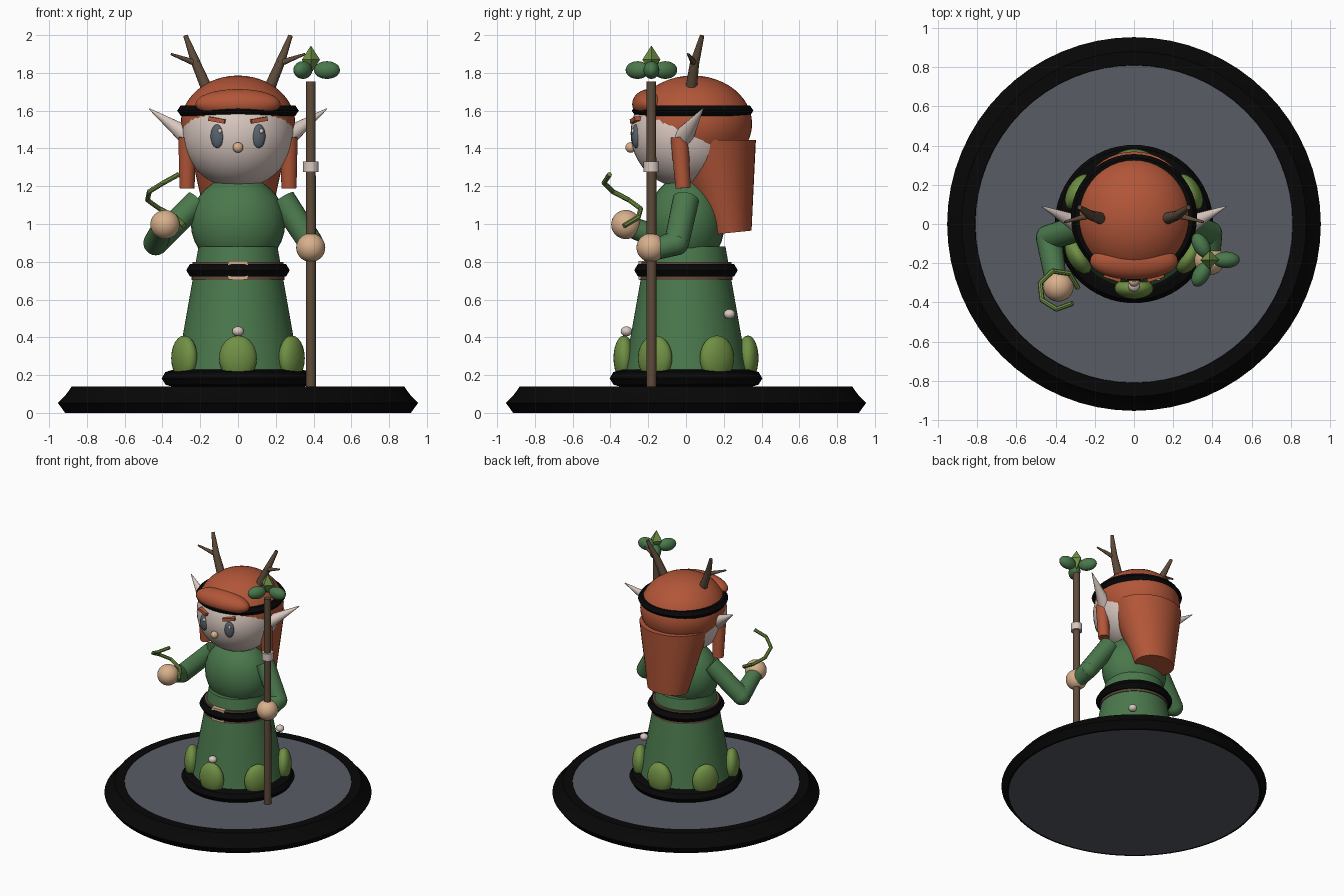
import bpy, bmesh, math
from mathutils import Vector, Matrix

if "Cube" in bpy.data.objects:
    bpy.data.objects.remove(bpy.data.objects["Cube"])


def mat(name, rgb):
    m = bpy.data.materials.new(name)
    lin = [((c / 255 + 0.055) / 1.055) ** 2.4 if c > 10 else c / 255 / 12.92 for c in rgb]
    m.diffuse_color = (*lin, 1)
    m.use_nodes = True
    m.node_tree.nodes["Principled BSDF"].inputs["Base Color"].default_value = m.diffuse_color
    return m


GREEN = mat("robe green", (74, 120, 76))
HAIR = mat("copper hair", (178, 86, 56))
BLACK = mat("black trim", (7, 7, 7))
GRAY = mat("stone gray", (88, 92, 100))
PALE = mat("pale skin", (217, 200, 192))
TAN = mat("tan skin", (216, 176, 140))
BROWN = mat("wood brown", (94, 75, 58))
OLIVE = mat("leaf olive", (112, 144, 68))
SLATE = mat("eye slate", (88, 98, 108))


def finish(name, bm, *mats, angle=40):
    """Turn a bmesh into an object, smooth except at sharp edges."""
    bmesh.ops.recalc_face_normals(bm, faces=bm.faces)
    for f in bm.faces:
        f.smooth = True
    for e in bm.edges:
        e.smooth = e.calc_face_angle(0) < math.radians(angle)
    me = bpy.data.meshes.new(name)
    bm.to_mesh(me)
    bm.free()
    for m in mats:
        me.materials.append(m)
    ob = bpy.data.objects.new(name, me)
    bpy.context.collection.objects.link(ob)
    return ob


def ellipsoid(name, loc, radii, m, turn=0.0, seg=32):
    bm = bmesh.new()
    bmesh.ops.create_uvsphere(bm, u_segments=seg, v_segments=max(2, seg // 2), radius=1)
    bm.transform(Matrix.Translation(loc) @ Matrix.Rotation(turn, 4, 'Z') @ Matrix.Diagonal((*radii, 1)))
    return finish(name, bm, m, angle=40 if seg > 8 else 10)


def limb(name, pts, radii, m, seg=20):
    """Straight tubes through the points, with round joints between them."""
    bm = bmesh.new()
    pts = [Vector(p) for p in pts]
    for a, b, ra, rb in zip(pts, pts[1:], radii, radii[1:]):
        d = b - a
        mx = Matrix.Translation((a + b) / 2) @ d.to_track_quat('Z', 'Y').to_matrix().to_4x4()
        bmesh.ops.create_cone(bm, cap_ends=True, segments=seg, radius1=ra, radius2=rb,
                              depth=d.length, matrix=mx)
    for p, r in list(zip(pts, radii))[1:-1]:
        bmesh.ops.create_uvsphere(bm, u_segments=seg, v_segments=seg // 2, radius=r,
                                  matrix=Matrix.Translation(p))
    return finish(name, bm, m)


def lathe(name, prof, mats, cy=0.0, seg=64, closed=False, rule=None):
    """Spin an (r, z) profile around the vertical axis at y = cy."""
    bm = bmesh.new()
    rings = [[bm.verts.new((r * math.cos(t), cy + r * math.sin(t), z))
              for t in (2 * math.pi * i / seg for i in range(seg))] for r, z in prof]
    pairs = list(zip(rings, rings[1:])) + ([(rings[-1], rings[0])] if closed else [])
    for a, b in pairs:
        for i in range(seg):
            j = (i + 1) % seg
            bm.faces.new((a[i], a[j], b[j], b[i]))
    if not closed:
        bm.faces.new(rings[0])
        bm.faces.new(rings[-1])
    for f in bm.faces:
        f.material_index = rule(f) if rule else 0
    return finish(name, bm, *mats, angle=30)


def ring(name, major, minor, z, height, cy=0.0, n=8, seg=64):
    """Black torus with a squashed section."""
    prof = [(major + minor * math.cos(2 * math.pi * k / n),
             z + height * math.sin(2 * math.pi * k / n)) for k in range(n)]
    return lathe(name, prof, [BLACK], cy, seg, closed=True)


def box(name, loc, size, m, tilt=0.0, turn=0.0):
    bm = bmesh.new()
    bmesh.ops.create_cube(bm, size=1)
    bm.transform(Matrix.Translation(loc) @ Matrix.Rotation(turn, 4, 'Z')
                 @ Matrix.Rotation(tilt, 4, 'Y') @ Matrix.Diagonal((*size, 1)))
    return finish(name, bm, m)


# Display base: gray plate with black rim
lathe("base_plate", [(0.90, 0), (0.915, 0.0), (0.954, 0.053), (0.908, 0.10),
                     (0.88, 0.14), (0.812, 0.14), (0.81, 0.137)], [GRAY, BLACK],
      rule=lambda f: 0 if len(f.verts) > 4 else 1)

# Robe, hem, belt
lathe("robe_skirt", [(0.340, 0.14), (0.209, 0.88)], [GREEN])
ring("hem_ring", 0.338, 0.066, 0.183, 0.047)
ellipsoid("torso", (0, 0, 1.005), (0.25, 0.205, 0.25), GREEN)
lathe("belt", [(0.246, 0.703), (0.24, 0.80)], [BROWN])
ring("belt_ring", 0.235, 0.039, 0.755, 0.038, n=6)
box("belt_buckle", (0, -0.227, 0.755), (0.105, 0.05, 0.098), TAN)

# Petals around the hem and two small berries
for k in range(6):
    t = math.radians(-90 + 60 * k)
    ellipsoid("hem_petal", (0.328 * math.cos(t), 0.328 * math.sin(t), 0.29),
              (0.056, 0.10, 0.12), OLIVE, turn=t, seg=24)
for p in ((0, -0.315, 0.432), (0.205, 0.23, 0.523)):
    ellipsoid("berry", p, (0.031, 0.031, 0.026), PALE, seg=16)

# Head and face
ellipsoid("head", (0, 0, 1.48), (0.296, 0.293, 0.29), PALE, seg=48)
ellipsoid("nose", (0, -0.293, 1.405), (0.028, 0.028, 0.028), TAN, seg=16)
for s in (-1, 1):
    ellipsoid("eye", (s * 0.11, -0.265, 1.465), (0.036, 0.022, 0.063), SLATE, turn=s * 0.25, seg=24)
    ellipsoid("eye_glint", (s * 0.11 + 0.014, -0.282, 1.492), (0.011, 0.008, 0.013), PALE, seg=12)
    box("eyebrow", (s * 0.11, -0.268, 1.55), (0.09, 0.034, 0.022), HAIR, tilt=-s * 0.17, turn=s * 0.3)
    limb("ear", [(s * 0.265, -0.01, 1.465), (s * 0.47, 0.09, 1.61)], [0.052, 0.003], PALE)

# Hair
ellipsoid("hair_cap", (0, 0.035, 1.53), (0.303, 0.315, 0.256), HAIR, seg=48)
ellipsoid("hair_fringe", (0, -0.19, 1.635), (0.225, 0.095, 0.08), HAIR)
for s in (-1, 1):
    limb("side_lock", [(s * 0.268, -0.035, 1.46), (s * 0.27, -0.015, 1.19)], [0.048, 0.04], HAIR)
bm = bmesh.new()
bmesh.ops.create_cone(bm, cap_ends=True, segments=40, radius1=1, radius2=1, depth=1)
for v in bm.verts:
    rx, ry, cy, z, slope = (0.265, 0.235, 0.135, 1.445, 0.0) if v.co.z > 0 else (0.155, 0.118, 0.229, 0.953, 0.012)
    v.co = Vector((v.co.x * rx, cy + v.co.y * ry, z + slope * v.co.y))
finish("back_hair", bm, HAIR)
ring("headband", 0.283, 0.039, 1.60, 0.033, cy=0.035, n=6, seg=48)

# Antlers
for s in (-1, 1):
    limb("antler", [(s * 0.158, 0.025, 1.70), (s * 0.222, 0.045, 1.85), (s * 0.278, 0.085, 1.997)],
         [0.032, 0.025, 0.012], BROWN, seg=12)
    limb("antler_branch", [(s * 0.22, 0.045, 1.85), (s * 0.355, 0.01, 1.9)], [0.018, 0.006], BROWN, seg=10)

# Arms and hands
limb("raised_arm", [(-0.215, 0, 1.12), (-0.435, -0.07, 0.90), (-0.40, -0.28, 0.98)],
     [0.066, 0.066, 0.056], GREEN)
limb("staff_arm", [(0.235, 0.0, 1.13), (0.385, -0.05, 0.90), (0.385, -0.165, 0.865)],
     [0.07, 0.066, 0.056], GREEN)
ellipsoid("raised_hand", (-0.386, -0.318, 0.997), (0.078, 0.078, 0.077), TAN)
ellipsoid("staff_hand", (0.385, -0.185, 0.875), (0.077, 0.077, 0.076), TAN)

# Curling vine around the raised hand
vine = []
for k in range(7):
    t = math.radians(4 + 52 * k)
    vine.append((-0.385 + 0.1 * math.cos(t), -0.335 + 0.1 * math.sin(t), 0.99 + 0.0455 * k))
limb("vine", vine, [0.013] * 7, OLIVE, seg=8)

# Staff with grip band, three leaves and a bud
SX, SY = 0.386, -0.183
limb("staff", [(SX, SY, 0.14), (SX, SY, 1.755)], [0.027, 0.025], BROWN)
limb("staff_band", [(SX, SY, 1.276), (SX, SY, 1.332)], [0.041, 0.041], PALE)
for k in range(3):
    t = math.radians(120 * k)
    ellipsoid("staff_leaf", (SX + 0.085 * math.cos(t), SY + 0.085 * math.sin(t), 1.815),
              (0.069, 0.042, 0.047), GREEN, turn=t, seg=24)
ellipsoid("staff_bud", (SX, SY, 1.87), (0.048, 0.048, 0.075), OLIVE, seg=4)
